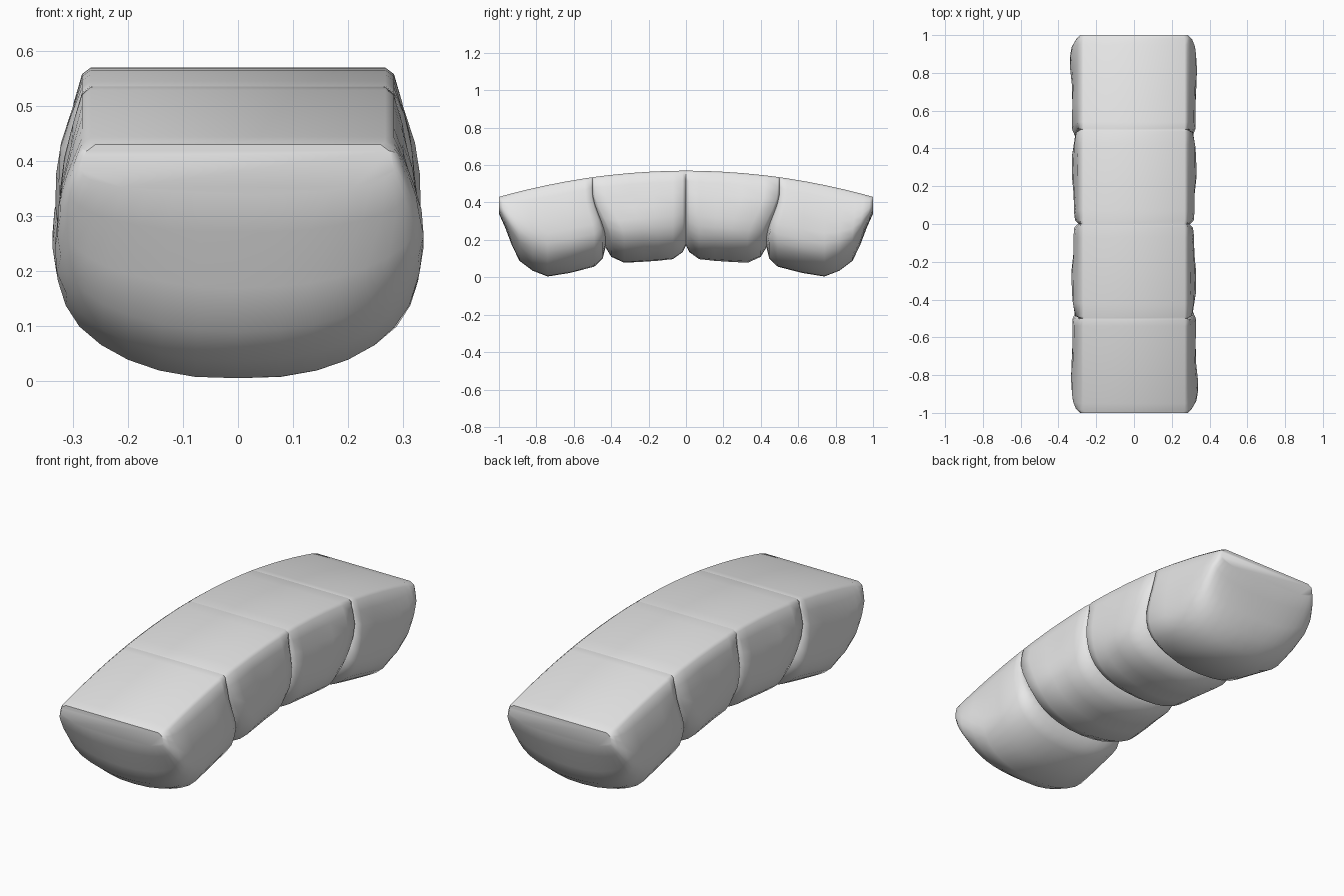
import bpy, bmesh, math
from mathutils import Vector, noise

if "Cube" in bpy.data.objects:
    bpy.data.objects.remove(bpy.data.objects["Cube"], do_unlink=True)

stone = bpy.data.materials.new("light grey stone")
stone.use_nodes = True
stone.diffuse_color = (0.8, 0.8, 0.8, 1)
stone.node_tree.nodes["Principled BSDF"].inputs["Base Color"].default_value = (0.8, 0.8, 0.8, 1)


def deck_height(y):
    return 0.57 - 0.14 * y * y


def section(bm, y_top, y_low, z_low, half_width):
    """One ring: flat top, bulging flanks, rounded belly."""
    top = deck_height(y_top)
    z_mid = z_low + 0.48 * (top - z_low)
    deck = min(0.284, half_width - 0.01)
    side = [(deck - 0.016, top), (deck, top - 0.012)]
    for i in range(1, 4):                        # upper flank
        t = i / 4
        side.append((deck + (half_width - deck) * math.sin(t * math.pi / 2),
                     top + (z_mid - top) * t))
    for i in range(8):                           # belly, down to the keel
        a = i / 8 * math.pi / 2
        side.append((half_width * math.cos(a) ** 0.9,
                     z_mid - (z_mid - z_low) * math.sin(a) ** 0.9))
    outline = side + [(0, z_low)] + [(-x, z) for x, z in reversed(side)]
    ring = []
    for x, z in outline:
        # Joints lean towards the middle of the span near the bottom
        t = min(1, max(0, (0.46 - z) / 0.26))
        y = y_top + (y_low - y_top) * t * t * (3 - 2 * t)
        # Rough hewn surface below the deck edge
        rough = min(1, max(0, (top - z - 0.02) / 0.1))
        n = noise.noise(Vector((x * 6, y * 6, z * 6))) * 0.045 * rough
        x = max(-0.34, min(0.34, x * (1 + n)))
        z = max(0, z + n * (z_mid - z) * 0.6)
        ring.append(bm.verts.new((x, y, z)))
    return ring


def make_stone(names, stations):
    bm = bmesh.new()
    rings = [section(bm, *s) for s in stations]
    for a, b in zip(rings, rings[1:]):
        for i in range(len(a)):
            j = (i + 1) % len(a)
            bm.faces.new((a[i], a[j], b[j], b[i]))
    bm.faces.new(rings[0])
    bm.faces.new(rings[-1])
    bmesh.ops.recalc_face_normals(bm, faces=bm.faces)
    mesh = bpy.data.meshes.new(names[0])
    bm.to_mesh(mesh)
    bm.free()
    mesh.materials.append(stone)
    # The far half is the near half turned around
    for name, turn in zip(names, (0, math.pi)):
        ob = bpy.data.objects.new(name, mesh)
        ob.rotation_euler.z = turn
        bpy.context.collection.objects.link(ob)
    ob = bpy.data.objects[names[0]]
    bpy.ops.object.select_all(action="DESELECT")
    ob.select_set(True)
    bpy.context.view_layer.objects.active = ob
    bpy.ops.object.shade_smooth_by_angle(angle=math.radians(58))


# Stations: y at deck, y at belly, belly height, half width
make_stone(("front_end_stone", "back_end_stone"), [
    (-1, -1, 0.34, 0.285),
    (-0.985, -0.965, 0.27, 0.305),
    (-0.95, -0.93, 0.17, 0.32),
    (-0.91, -0.89, 0.09, 0.328),
    (-0.84, -0.82, 0.035, 0.333),
    (-0.75, -0.74, 0, 0.335),
    (-0.64, -0.62, 0.025, 0.33),
    (-0.54, -0.49, 0.055, 0.327),
    (-0.507, -0.445, 0.1, 0.312),
    (-0.5, -0.43, 0.16, 0.29)])

make_stone(("front_middle_stone", "back_middle_stone"), [
    (-0.5, -0.43, 0.16, 0.29),
    (-0.49, -0.4, 0.11, 0.315),
    (-0.42, -0.33, 0.08, 0.328),
    (-0.3, -0.23, 0.087, 0.325),
    (-0.18, -0.15, 0.093, 0.322),
    (-0.07, -0.07, 0.1, 0.322),
    (-0.018, -0.018, 0.135, 0.31),
    (0, 0, 0.17, 0.29)])
